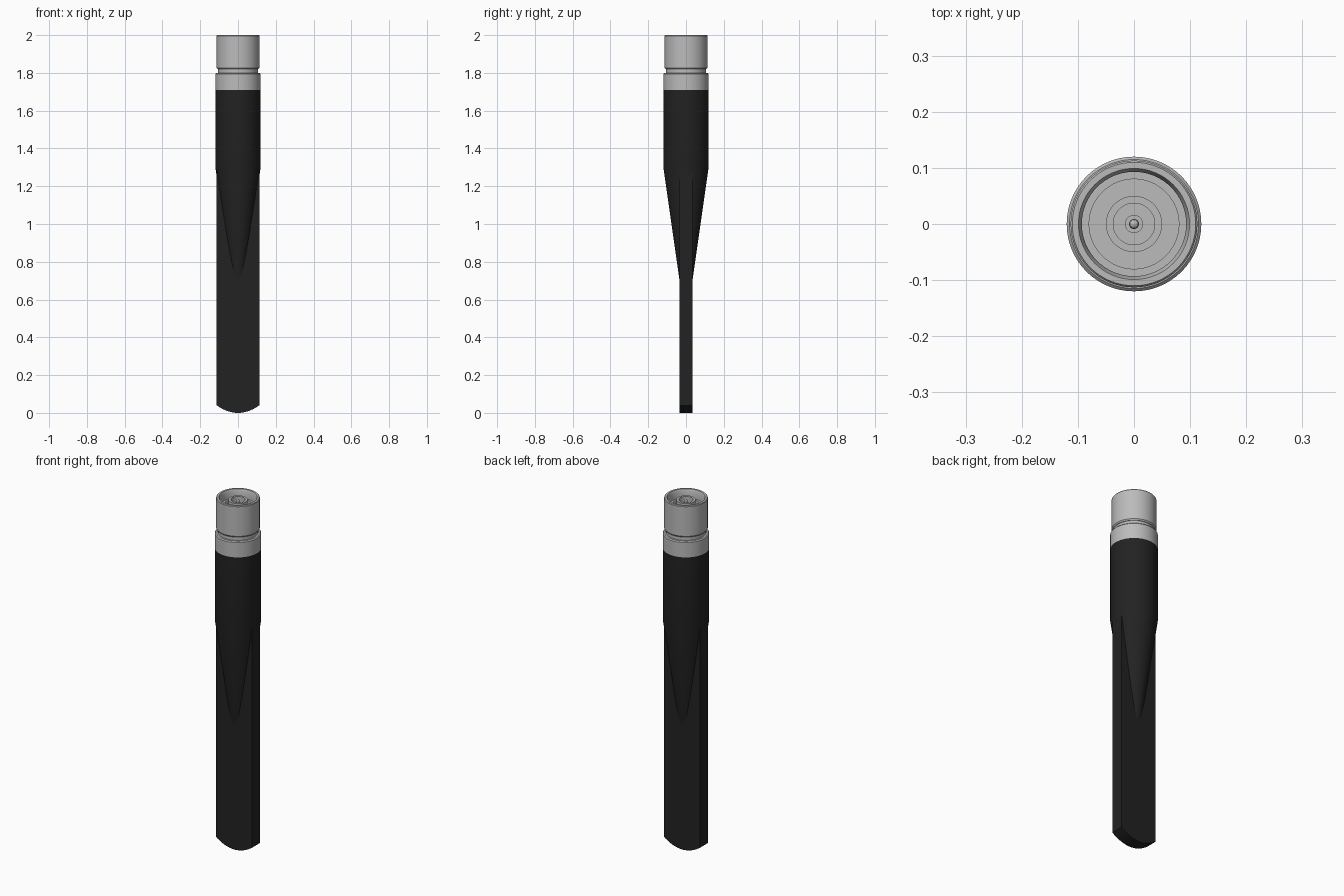
import bpy, bmesh, math

if "Cube" in bpy.data.objects:
    bpy.data.objects.remove(bpy.data.objects["Cube"])


def material(name, rgb):
    m = bpy.data.materials.new(name)
    m.diffuse_color = (*rgb, 1)
    m.use_nodes = True
    m.node_tree.nodes["Principled BSDF"].inputs["Base Color"].default_value = m.diffuse_color
    return m


METAL = material("grey metal", (0.5, 0.5, 0.5))
PLASTIC = material("black plastic", (0.016, 0.016, 0.016))


def finish(name, bm, mat):
    bmesh.ops.recalc_face_normals(bm, faces=bm.faces)
    me = bpy.data.meshes.new(name)
    bm.to_mesh(me)
    bm.free()
    ob = bpy.data.objects.new(name, me)
    bpy.context.collection.objects.link(ob)
    me.materials.append(mat)
    bpy.ops.object.select_all(action='DESELECT')
    ob.select_set(True)
    bpy.context.view_layer.objects.active = ob
    bpy.ops.object.shade_smooth_by_angle(angle=math.radians(30))
    return ob


def lathe(name, profile, mat, n=64):
    """Revolve (radius, height) points about the z axis."""
    bm = bmesh.new()
    vs = [bm.verts.new((r, 0, z)) for r, z in profile]
    es = [bm.edges.new(p) for p in zip(vs, vs[1:])]
    bmesh.ops.spin(bm, geom=vs + es, cent=(0, 0, 0), axis=(0, 0, 1),
                   angle=math.tau, steps=n, use_duplicate=False)
    bmesh.ops.remove_doubles(bm, verts=bm.verts, dist=1e-5)
    return finish(name, bm, mat)


# Flat blade with a curved lower end
W, T = 0.113, 0.035
bm = bmesh.new()
arc = [(W * (i / 12 - 1), 0.04 * (i / 12 - 1) ** 2) for i in range(25)]
outline = [(-W, 1.3)] + arc + [(W, 1.3)]
face = bm.faces.new([bm.verts.new((x, -T, z)) for x, z in outline])
ext = bmesh.ops.extrude_face_region(bm, geom=[face])
bmesh.ops.translate(bm, vec=(0, 2 * T, 0),
                    verts=[g for g in ext['geom'] if isinstance(g, bmesh.types.BMVert)])
finish("blade", bm, PLASTIC)

# Round grip that tapers into the blade
lathe("tapered_sleeve", [(0, 0.70), (0.034, 0.70), (0.12, 1.30), (0.12, 1.71), (0, 1.71)], PLASTIC)

# Metal collar and narrow neck
lathe("collar", [(0, 1.71), (0.12, 1.71), (0.12, 1.795), (0.115, 1.80), (0, 1.80)], METAL)
lathe("neck", [(0, 1.79), (0.105, 1.79), (0.105, 1.85), (0, 1.85)], METAL)

# Hollow coupling nut with stepped bore
lathe("coupling_nut", [(0, 1.82), (0.108, 1.82), (0.113, 1.827), (0.113, 1.996), (0.110, 2.0),
                       (0.099, 2.0), (0.093, 1.985), (0.093, 1.95), (0.080, 1.95),
                       (0.080, 1.88), (0, 1.88)], METAL)

# Inner tube and centre pin
lathe("inner_tube", [(0.050, 1.88), (0.050, 1.985), (0.037, 1.985), (0.037, 1.93),
                     (0.016, 1.93), (0.016, 1.95), (0, 1.95)], METAL)
lathe("centre_pin", [(0.009, 1.94), (0.009, 1.975), (0.0075, 1.98), (0.004, 1.983), (0, 1.984)],
      METAL, 24)
